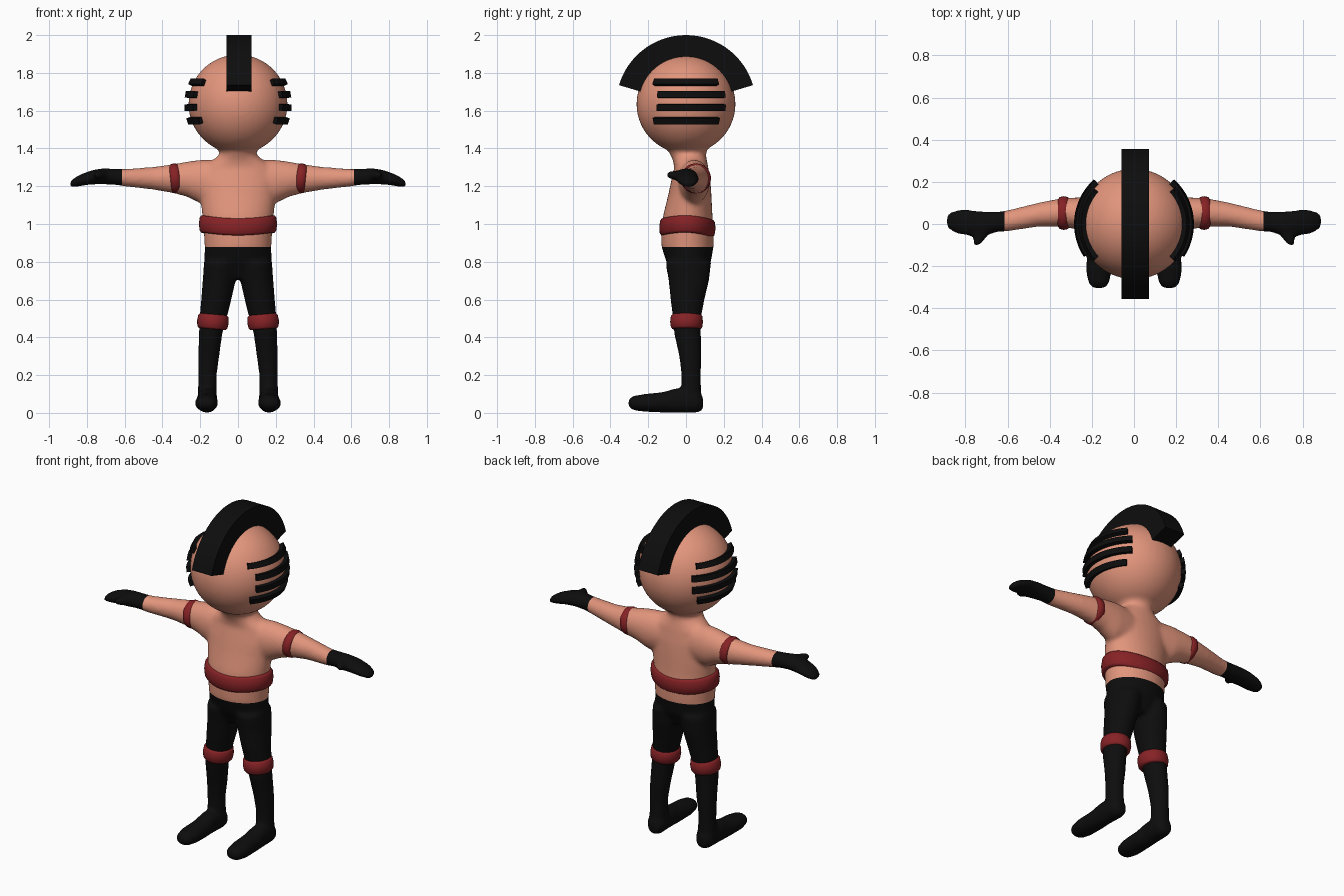
import bpy, bmesh
from math import sin, cos, pi, radians
from mathutils import Vector, Matrix

if "Cube" in bpy.data.objects:
    bpy.data.objects.remove(bpy.data.objects["Cube"])


def material(name, rgb):
    m = bpy.data.materials.new(name)
    m.use_nodes = True
    col = (*rgb, 1)
    m.diffuse_color = col
    bsdf = next(n for n in m.node_tree.nodes if n.type == 'BSDF_PRINCIPLED')
    bsdf.inputs["Base Color"].default_value = col
    return m


SKIN = material("skin", (0.76, 0.30, 0.20))
BLACK = material("black", (0.004, 0.004, 0.004))
RED = material("dark_red", (0.24, 0.016, 0.019))


def sweep(bm, rings, caps=True):
    """Skin a row of point rings with quads."""
    vs = [[bm.verts.new(p) for p in r] for r in rings]
    for a, b in zip(vs, vs[1:]):
        for i in range(len(a)):
            bm.faces.new((a[i - 1], a[i], b[i], b[i - 1]))
    if caps:
        bm.faces.new(vs[0])
        bm.faces.new(vs[-1])


def loft(bm, axis, rows, side=1, n=32):
    """Ellipses along an axis: (position, centre u, centre v, radius u, radius v)."""
    rings = []
    for t, cu, cv, ru, rv in rows:
        ring = []
        for i in range(n):
            a = 2 * pi * i / n
            p = [cu + ru * cos(a), cv + rv * sin(a)]
            p.insert("xyz".index(axis), t)
            ring.append((p[0] * side, p[1], p[2]))
        rings.append(ring)
    sweep(bm, rings)


def finish(name, bm, mats, angle=40):
    bmesh.ops.recalc_face_normals(bm, faces=bm.faces)
    me = bpy.data.meshes.new(name)
    bm.to_mesh(me)
    bm.free()
    ob = bpy.data.objects.new(name, me)
    bpy.context.collection.objects.link(ob)
    for m in mats:
        me.materials.append(m)
    bpy.ops.object.select_all(action='DESELECT')
    ob.select_set(True)
    bpy.context.view_layer.objects.active = ob
    bpy.ops.object.shade_smooth_by_angle(angle=radians(angle))
    return ob


# Body: overlapping lofts fused into one smooth skin
bm = bmesh.new()
bmesh.ops.create_uvsphere(bm, u_segments=64, v_segments=40, radius=0.262,
                          matrix=Matrix.Translation((0, 0, 1.635)))
loft(bm, 'z', [
    (0.71, 0, .015, .10, .07), (0.80, 0, .014, .178, .118), (0.88, 0, .008, .176, .138),
    (0.95, 0, .008, .181, .14), (1.05, 0, .01, .19, .13), (1.15, 0, .02, .20, .115),
    (1.22, 0, .025, .21, .105), (1.30, 0, .028, .19, .09), (1.34, 0, .02, .13, .09),
    (1.37, 0, .01, .095, .095), (1.45, 0, 0, .13, .13)])

ARM = [(.05, .03, 1.22, .085, .12), (.20, .045, 1.225, .082, .115), (.27, .05, 1.237, .076, .093),
       (.34, .055, 1.24, .068, .077), (.45, .045, 1.242, .057, .06), (.60, .015, 1.245, .05, .046),
       (.65, .01, 1.25, .048, .043), (.72, 0, 1.253, .06, .042), (.78, .005, 1.246, .062, .037),
       (.84, .01, 1.23, .057, .03), (.875, .013, 1.216, .042, .022), (.89, .014, 1.21, .025, .014)]
THUMB = [(-.01, .70, 1.255, .045, .032), (-.06, .73, 1.258, .032, .026),
         (-.10, .745, 1.26, .016, .016)]
LEG = [(.05, .162, .03, .051, .052), (.20, .162, .027, .049, .051), (.30, .155, .023, .056, .059),
       (.42, .145, .008, .062, .071), (.50, .132, .005, .072, .074), (.60, .115, .008, .08, .09),
       (.70, .10, .015, .087, .107), (.80, .09, .012, .09, .122)]
FOOT = [(.09, .162, .05, .03, .035), (.06, .162, .062, .054, .062), (-.05, .165, .066, .054, .066),
        (-.12, .165, .056, .057, .055), (-.22, .167, .053, .062, .047),
        (-.28, .167, .052, .05, .038), (-.305, .167, .052, .03, .02)]
for s in (1, -1):
    for axis, rows in (('x', ARM), ('y', THUMB), ('z', LEG), ('y', FOOT)):
        loft(bm, axis, rows, s)
body = finish("body", bm, [SKIN, BLACK])
fuse = body.modifiers.new("fuse", 'REMESH')
fuse.mode, fuse.voxel_size = 'VOXEL', 0.011
relax = body.modifiers.new("relax", 'SMOOTH')
relax.factor, relax.iterations = 0.5, 8
bpy.context.view_layer.update()
fused = bpy.data.meshes.new_from_object(body.evaluated_get(bpy.context.evaluated_depsgraph_get()))
body.modifiers.clear()
bm = bmesh.new()
bm.from_mesh(fused)

# Trousers, boots and gloves: clean cuts, coloured by position
HEM, CUFF = 0.877, 0.615
for co, no in (((0, 0, HEM), (0, 0, 1)), ((CUFF, 0, 0), (1, 0, 0)), ((-CUFF, 0, 0), (1, 0, 0))):
    bmesh.ops.bisect_plane(bm, geom=bm.verts[:] + bm.edges[:] + bm.faces[:],
                           plane_co=co, plane_no=no)
for f in bm.faces:
    c = f.calc_center_median()
    f.material_index = int(c.z < HEM or abs(c.x) > CUFF)
    f.smooth = True
bm.to_mesh(body.data)
bm.free()


def band(name, centre, ru, rv, h, sag=0, rot=None):
    """Rounded cloth band around a limb or the waist."""
    bm = bmesh.new()
    rings = []
    for dr, dz in ((-.035, -1), (-.008, -1), (0, -.75), (.004, 0), (0, .75), (-.008, 1), (-.035, 1)):
        ring = []
        for i in range(48):
            a = 2 * pi * i / 48
            ring.append(((ru + dr) * cos(a), (rv + dr) * sin(a), h * dz - sag * sin(a) ** 2))
        rings.append(ring)
    sweep(bm, rings, caps=False)
    m = Matrix.Translation(centre) @ (rot or Matrix())
    bmesh.ops.transform(bm, matrix=m, verts=bm.verts)
    return finish(name, bm, [RED], 60)


# Belt, armbands and knee bands
band("belt", (0, .008, 1.0), .203, .145, .045, sag=.02, rot=Matrix.Rotation(radians(-2), 4, 'X'))
for s, side in ((1, "left"), (-1, "right")):
    band(side + "_armband", (s * .333, .052, 1.241), .076, .076, .025,
         rot=Matrix.Rotation(s * radians(96), 4, 'Y'))
    band(side + "_knee_band", (s * .133, .003, .483), .08, .083, .039,
         rot=Matrix.Rotation(s * radians(-5), 4, 'Y'))

# Crest: a rectangular section swept over the head
bm = bmesh.new()
rings = []
for i in range(33):
    a = radians(16.5 + (180 - 33) * i / 32)
    rings.append([(x, r * cos(a), 1.63 + r * sin(a))
                  for x, r in ((-.06, .25), (.072, .25), (.072, .37), (-.06, .37))])
sweep(bm, rings)
finish("hair_crest", bm, [BLACK])

# Side stripes: raised bars following the head
for s, side in ((1, "left"), (-1, "right")):
    for k, (z, y0, y1) in enumerate(((.115, -.165, .163), (.05, -.145, .198),
                                     (-.018, -.148, .2), (-.087, -.165, .168))):
        bm = bmesh.new()
        rings = []
        for i in range(17):
            y = y0 + (y1 - y0) * i / 16
            d = Vector((s * (.27 ** 2 - y * y - z * z) ** .5, y, z)).normalized()
            up = Vector((0, 0, 1)) - d * d.z
            up.normalize()
            rings.append([Vector((0, 0, 1.635)) + d * r + up * w
                          for r, w in ((.25, -.017), (.284, -.017), (.284, .017), (.25, .017))])
        sweep(bm, rings)
        finish(f"{side}_stripe_{k + 1}", bm, [BLACK])
